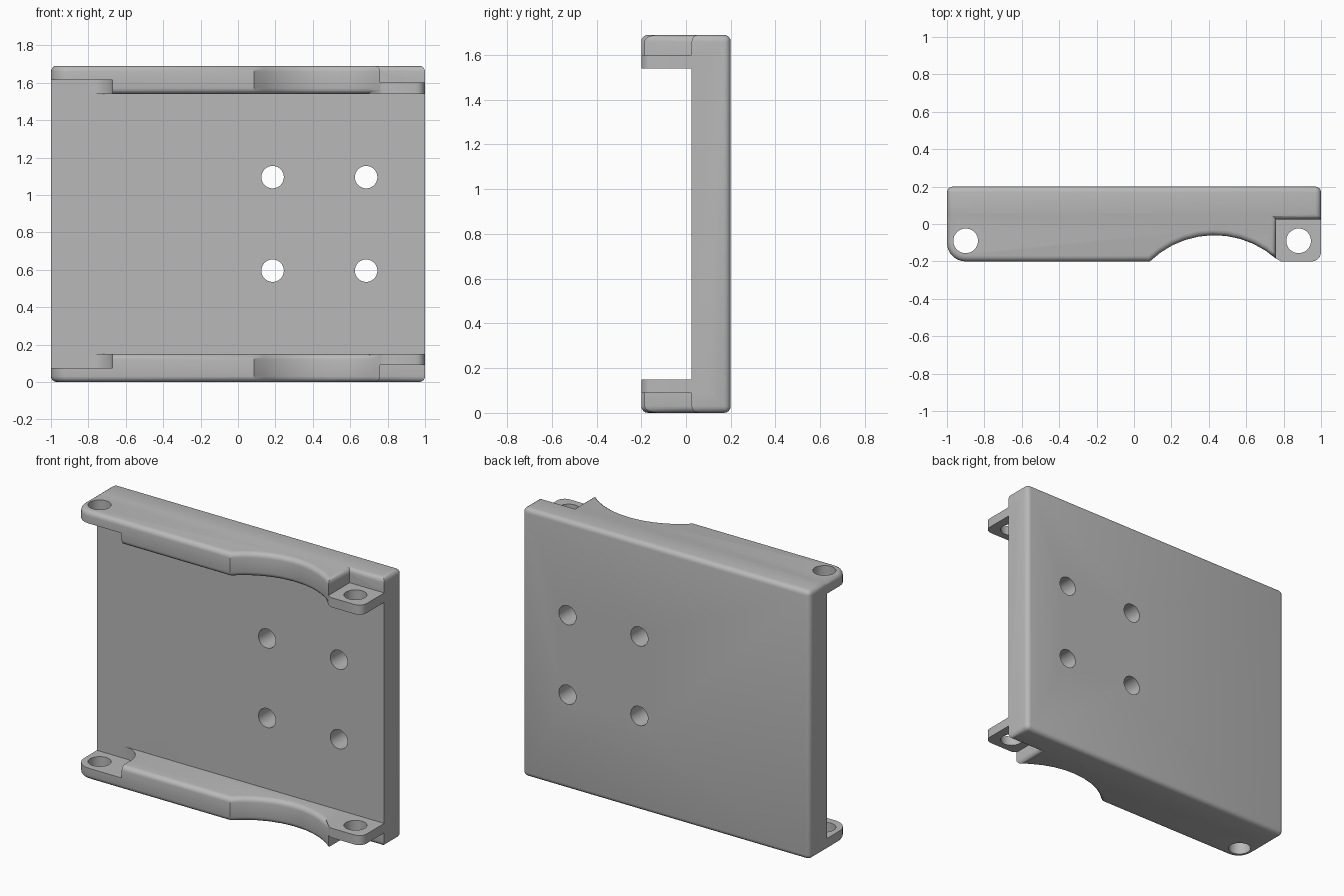
import bpy, bmesh
from math import cos, sin, radians, asin, pi
from mathutils import Matrix

HEIGHT = 1.69
FLANGE = 0.15
ROUND = 0.03

if "Cube" in bpy.data.objects:
    bpy.data.objects.remove(bpy.data.objects["Cube"])

grey = bpy.data.materials.new("plain grey")
grey.use_nodes = True
grey.diffuse_color = (0.48, 0.48, 0.48, 1)
grey.node_tree.nodes["Principled BSDF"].inputs["Base Color"].default_value = grey.diffuse_color


def arc(cx, cy, r, a0, a1, n):
    """Points along an arc, angles in degrees."""
    angles = [radians(a0 + (a1 - a0) * i / n) for i in range(n + 1)]
    return [(cx + r * cos(a), cy + r * sin(a)) for a in angles]


def finish(name, bm):
    bmesh.ops.recalc_face_normals(bm, faces=bm.faces[:])
    mesh = bpy.data.meshes.new(name)
    bm.to_mesh(mesh)
    bm.free()
    mesh.materials.append(grey)
    obj = bpy.data.objects.new(name, mesh)
    bpy.context.collection.objects.link(obj)
    return obj


def prism(name, outline, z0, z1, rounded=None):
    """Extrude an outline upward, then round the edges chosen by the rule."""
    bm = bmesh.new()
    base = bm.faces.new([bm.verts.new((x, y, z0)) for x, y in outline])
    side = bmesh.ops.extrude_face_region(bm, geom=[base])
    top = [v for v in side["geom"] if isinstance(v, bmesh.types.BMVert)]
    bmesh.ops.translate(bm, verts=top, vec=(0, 0, z1 - z0))
    bmesh.ops.recalc_face_normals(bm, faces=bm.faces[:])
    if rounded:
        edges = [e for e in bm.edges if rounded(e)]
        bmesh.ops.bevel(bm, geom=edges, offset=ROUND, segments=4,
                        profile=0.5, affect='EDGES', clamp_overlap=True)
    return finish(name, bm)


def rod(name, radius, length, matrix):
    bm = bmesh.new()
    bmesh.ops.create_cone(bm, cap_ends=True, segments=40, radius1=radius,
                          radius2=radius, depth=length, matrix=matrix)
    return finish(name, bm)


def combine(target, other, operation):
    mod = target.modifiers.new("combine", 'BOOLEAN')
    mod.operation = operation
    mod.solver = 'EXACT'
    mod.object = other
    bpy.context.view_layer.objects.active = target
    bpy.ops.object.modifier_apply(modifier=mod.name)
    bpy.data.objects.remove(other)


def is_level(edge):
    return abs(edge.verts[0].co.z - edge.verts[1].co.z) < 1e-5


def plate_edge(edge):
    mid = (edge.verts[0].co + edge.verts[1].co) / 2
    return is_level(edge) or mid.y > 0.1


# Back plate with softened edges
plate = prism("mounting_bracket", [(-1, 0.025), (1, 0.025), (1, 0.2), (-1, 0.2)],
              0, HEIGHT, plate_edge)

# Flange outline: rounded end, straight front, scooped arc, notch wall
scoop_r, scoop_x, scoop_y = 0.495, 0.43, -0.555
start = 180 - asin(0.355 / scoop_r) * 180 / pi
stop = asin(0.33 / scoop_r) * 180 / pi
flange_outline = (arc(-0.9, -0.1, 0.1, 180, 270, 8)
                  + arc(scoop_x, scoop_y, scoop_r, start, 90 - stop, 10)
                  + [(0.76, 0.1), (-1, 0.1)])
# The scoop starts where its circle meets the straight front
n = 9
scoop = arc(scoop_x, scoop_y, scoop_r, 90 + asin(0.345 / scoop_r) * 180 / pi, 90 - stop, 10)
flange_outline[n:n + 11] = [(scoop[0][0], -0.2)] + scoop[1:]

# Thin ear outline and the pocket that thins the other end
ear_outline = ([(0.7, 0.1), (0.7, -0.125), (0.76, -0.184), (0.785, -0.2)]
               + arc(0.95, -0.15, 0.05, 270, 360, 6) + [(1, 0.1)])
pocket_outline = ([(-1.1, 0.025), (-1.1, -0.3), (-0.67, -0.3)]
                  + arc(-0.8, -0.105, 0.13, 0, 90, 10))

for side in ("lower", "upper"):
    def span(a, b):
        return (a, b) if side == "lower" else (HEIGHT - b, HEIGHT - a)

    flange = prism(side + "_flange", flange_outline, *span(0, FLANGE), is_level)
    pocket = prism(side + "_pocket", pocket_outline, *span(0.075, 0.3))
    combine(flange, pocket, 'DIFFERENCE')
    ear = prism(side + "_ear", ear_outline, *span(0.09, FLANGE))
    combine(flange, ear, 'UNION')
    combine(plate, flange, 'UNION')

# Hinge holes through both flanges
for x in (-0.9, 0.88):
    hole = rod("hinge_hole", 0.066, 3, Matrix.Translation((x, -0.09, HEIGHT / 2)))
    combine(plate, hole, 'DIFFERENCE')

# Four screw holes through the plate
for x in (0.185, 0.685):
    for z in (0.595, 1.095):
        turn = Matrix.Translation((x, 0.1, z)) @ Matrix.Rotation(pi / 2, 4, 'X')
        combine(plate, rod("screw_hole", 0.06, 1, turn), 'DIFFERENCE')

# One colour, smooth rounds, crisp corners
plate.data.materials.clear()
plate.data.materials.append(grey)
for face in plate.data.polygons:
    face.material_index = 0
bpy.ops.object.select_all(action='DESELECT')
plate.select_set(True)
bpy.context.view_layer.objects.active = plate
bpy.ops.object.shade_smooth_by_angle(angle=radians(35))
